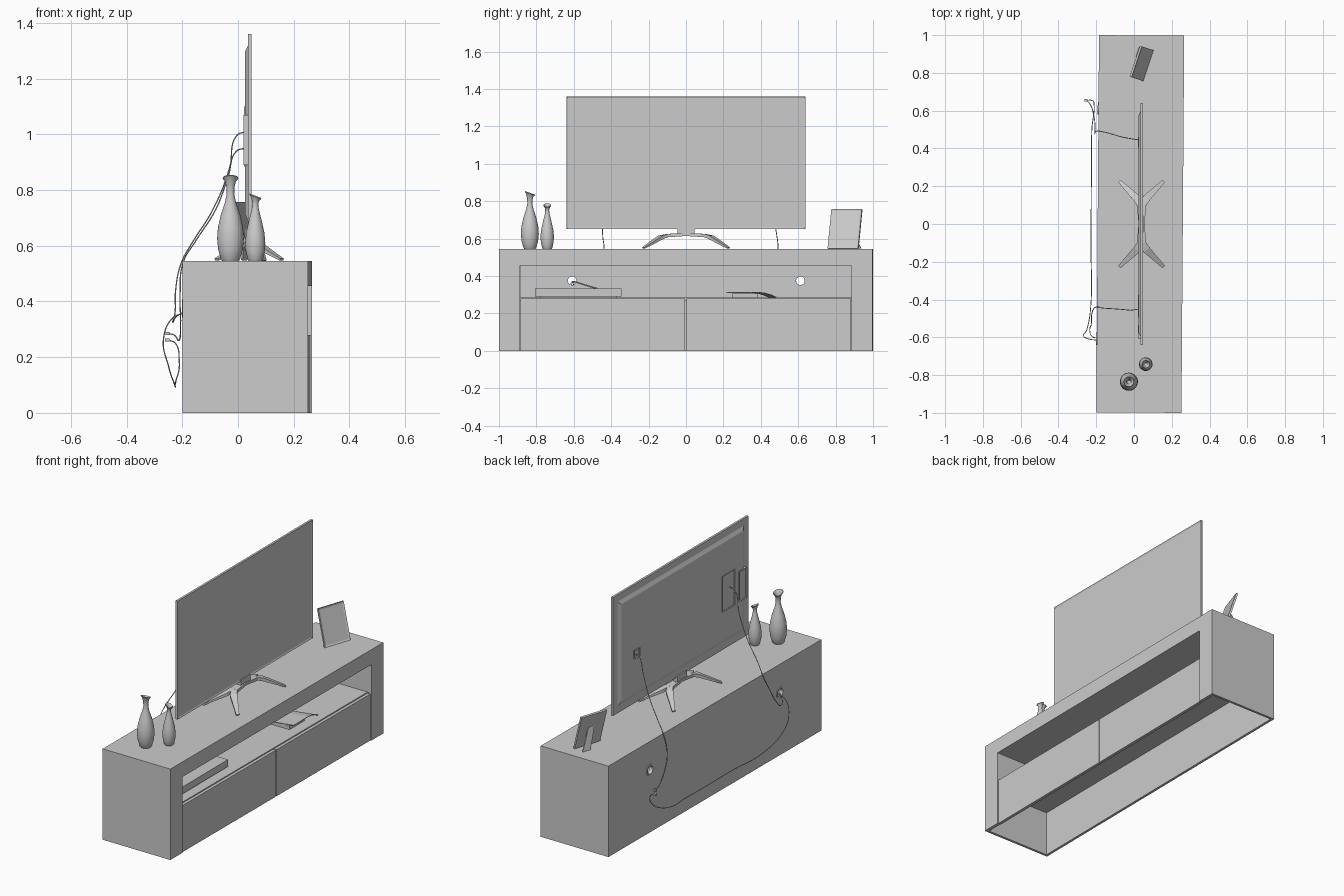
import bpy, bmesh, math
from mathutils import Matrix, Vector

if "Cube" in bpy.data.objects:
    bpy.data.objects.remove(bpy.data.objects["Cube"])

# The cabinet is turned very slightly about its own centre
TURN = Matrix.Translation((.033, 0, 0)) @ Matrix.Rotation(-.0073, 4, 'Z') @ Matrix.Translation((-.033, 0, 0))


def finish(name, bm, matrix=None, smooth=False):
    bmesh.ops.recalc_face_normals(bm, faces=bm.faces)
    if matrix:
        bm.transform(matrix)
    me = bpy.data.meshes.new(name)
    bm.to_mesh(me)
    bm.free()
    if smooth:
        me.shade_smooth()
        me.set_sharp_from_angle(angle=math.radians(45))
    ob = bpy.data.objects.new(name, me)
    bpy.context.collection.objects.link(ob)
    return ob


def box(name, x, y, z, matrix=None, insets=()):
    """Box from ranges; insets = (direction, thickness, depth) on the face that way."""
    bm = bmesh.new()
    bmesh.ops.create_cube(bm, size=1)
    for v in bm.verts:
        v.co = Vector(((r[0] + r[1]) / 2 + c * (r[1] - r[0])) for r, c in zip((x, y, z), v.co))
    for d, thick, depth in insets:
        bm.normal_update()
        faces = [f for f in bm.faces if f.normal.x * d > .99]
        face = max(faces, key=lambda f: (round(f.calc_center_median().x * d, 4), f.calc_area())) \
            if depth > 0 or len(faces) < 2 else min(faces, key=lambda f: abs(len(f.verts) - 4))
        center = [f for f in faces if (f.calc_center_median() - Vector((
            f.calc_center_median().x, sum(y) / 2, sum(z) / 2))).length < 1e-4]
        face = center[0] if center else face
        bmesh.ops.inset_region(bm, faces=[face], thickness=thick, depth=depth)
    return finish(name, bm, matrix)


def strip(name, pts, side=None):
    """Flat bar through (x, y, z, half width, half thickness) points."""
    bm = bmesh.new()
    rings = []
    for i, p in enumerate(pts):
        d = Vector(pts[min(i + 1, len(pts) - 1)][:3]) - Vector(pts[max(i - 1, 0)][:3])
        s = Vector(side).normalized() if side else Vector((d.y, -d.x, 0)).normalized()
        up = d.cross(s).normalized()
        rings.append([bm.verts.new(Vector(p[:3]) + s * p[3] * a + up * p[4] * b)
                      for a, b in ((1, 1), (-1, 1), (-1, -1), (1, -1))])
    for a, b in zip(rings, rings[1:]):
        for k in range(4):
            bm.faces.new((a[k], a[(k + 1) % 4], b[(k + 1) % 4], b[k]))
    bm.faces.new(rings[0])
    bm.faces.new(rings[-1][::-1])
    return finish(name, bm)


def lathe(name, profile, matrix, steps=32, closed=False, lip=None):
    """Revolve (radius, height); lip = (start height, x slope, y slope) slants the mouth."""
    bm = bmesh.new()
    vs = [bm.verts.new((r, 0, h)) for r, h in profile]
    es = [bm.edges.new(p) for p in zip(vs, vs[1:])]
    if closed:
        es.append(bm.edges.new((vs[-1], vs[0])))
    bmesh.ops.spin(bm, geom=vs + es, axis=(0, 0, 1), cent=(0, 0, 0), angle=math.tau, steps=steps)
    bmesh.ops.remove_doubles(bm, verts=bm.verts, dist=1e-5)
    if lip:
        for v in bm.verts:
            if v.co.z > lip[0]:
                v.co.z += v.co.x * lip[1] + v.co.y * lip[2]
    return finish(name, bm, matrix, smooth=True)


def cable(name, pts, r=.0022):
    cu = bpy.data.curves.new(name, 'CURVE')
    cu.dimensions = '3D'
    cu.bevel_depth, cu.bevel_resolution, cu.resolution_u = r, 2, 8
    cu.use_fill_caps = True
    sp = cu.splines.new('BEZIER')
    sp.bezier_points.add(len(pts) - 1)
    for b, p in zip(sp.bezier_points, pts):
        b.co = p
        b.handle_left_type = b.handle_right_type = 'AUTO'
    bpy.context.collection.objects.link(bpy.data.objects.new(name, cu))


# Cabinet shell, open underneath
H, B, F = .9983, -.1925, .2585
box("cabinet_top", (B, F - .02), (-H, H), (.53, .545), TURN)
box("front_top_band", (F - .02, F), (-H, H), (.455, .545), TURN)
back = box("cabinet_back", (B, B + .015), (-H + .015, H - .015), (0, .53), TURN)
box("shelf", (B + .015, F - .025), (-H + .015, H - .015), (.27, .284), TURN)
box("niche_ceiling", (B + .015, F - .02), (-.895, .895), (.455, .465), TURN)
for s, tag in ((-1, "left"), (1, "right")):
    def yr(a, b):
        return tuple(sorted((a * s, b * s)))
    box("side_" + tag, (B, F - .02), yr(H - .015, H), (0, .53), TURN)
    box("front_post_" + tag, (F - .02, F), yr(.886, H), (0, .455), TURN)
    box("niche_wall_" + tag, (B + .015, F - .02), yr(.886, .896), (.284, .455), TURN)
    box("drawer_front_" + tag, (F - .023, F - .005), yr(.003, .884), (0, .279), TURN)
    # Cable hole with its grommet
    place = TURN @ Matrix.Translation((B, .61 * s, .375)) @ Matrix.Rotation(math.pi / 2, 4, 'Y')
    bm = bmesh.new()
    bmesh.ops.create_cone(bm, cap_ends=True, segments=32, radius1=.028, radius2=.028, depth=.1)
    cutter = finish("hole_cutter", bm, place)
    cutter.hide_render = True
    mod = back.modifiers.new("hole", 'BOOLEAN')
    mod.operation, mod.object, mod.solver = 'DIFFERENCE', cutter, 'EXACT'
    bpy.context.view_layer.objects.active = back
    bpy.ops.object.modifier_apply(modifier="hole")
    bpy.data.objects.remove(cutter)
    lathe("grommet_" + tag, [(.023, -.004), (.033, -.004), (.033, 0), (.028, 0), (.028, .015),
                             (.033, .015), (.033, .018), (.023, .018)], place, closed=True)

# Television: recessed screen in front, raised shell behind
box("television", (.035, .048), (-.64, .64), (.65, 1.36),
    insets=((1, .012, -.004), (-1, .06, 0), (-1, .03, .01)))
box("port_panel", (.022, .03), (-.495, -.375), (.885, 1.1), insets=((-1, .01, -.005),))
box("control_box", (.02, .036), (-.605, -.535), (.89, 1.07), insets=((-1, .008, -.004),))
box("power_socket", (.021, .03), (.405, .46), (.925, .975), insets=((-1, .008, -.005),))

# Television stand with four splayed legs
box("stand_neck", (.026, .05), (-.045, .045), (.615, .66))
for sx in (-1, 1):
    for sy in (-1, 1):
        strip("stand_leg", [(.04 + sx * x, sy * y, z, w, t) for x, y, z, w, t in (
            (.004, 0, .622, .012, .008), (.008, .1, .616, .016, .009), (.025, .135, .607, .02, .009),
            (.065, .175, .582, .015, .007), (.117, .227, .55, .009, .004))])

# Vases with slanted mouths
lathe("large_vase", [(0, 0), (.03, 0), (.034, .006), (.044, .04), (.048, .08), (.045, .12), (.035, .165),
                     (.02, .21), (.0135, .24), (.014, .265), (.02, .288), (.028, .297), (.026, .3),
                     (.016, .284), (.011, .265), (.01, .235), (0, .225)],
      Matrix.Translation((-.027, -.835, .545)), lip=(.27, 0, -.35))
lathe("small_vase", [(0, 0), (.024, 0), (.027, .005), (.034, .035), (.036, .065), (.033, .1), (.023, .145),
                     (.013, .185), (.0105, .205), (.014, .222), (.021, .231), (.02, .235),
                     (.011, .22), (.008, .205), (0, .19)],
      Matrix.Translation((.062, -.742, .545)), lip=(.207, -.4, 0))

# Leaning picture frame and its easel leg
lean = Matrix.Translation((.076, .838, .547)) @ Matrix.Rotation(math.radians(-18.6), 4, 'Z') \
    @ Matrix.Rotation(math.radians(-17), 4, 'Y')
box("picture_frame", (-.012, 0), (-.086, .086), (0, .22), lean, insets=((1, .014, -.003),))
strip("frame_easel_leg", [(.03, .855, .67, .02, .003), (.022, .912, .548, .026, .003)], side=(.32, .95, 0))

# Things on the shelf
box("media_player", (-.06, .175), (-.807, -.345), (.29, .332))
box("media_player_base", (-.04, .16), (-.78, -.37), (.284, .29))
box("book", (.03, .17), (.245, .385), (.284, .307))
strip("magazine", [(.11, y, z, .085, .002) for y, z in
                   ((.235, .311), (.3, .312), (.37, .313), (.405, .308), (.435, .299), (.462, .287))],
      side=(1, .25, 0))
cable("player_cable", [(-.2, -.61, .365), (-.14, -.6, .37), (-.08, -.54, .352), (-.03, -.475, .333)], .004)

# Cables hanging behind
cable("power_cable", [(.027, .445, .95), (-.005, .45, .94), (-.035, .455, .85), (-.08, .465, .73),
                      (-.15, .485, .62), (-.197, .492, .54), (-.208, .475, .42), (-.206, .5, .32),
                      (-.212, .57, .26), (-.23, .63, .28), (-.25, .655, .285)])
cable("signal_cable", [(.027, -.45, 1.01), (-.005, -.455, .995), (-.03, -.455, .88), (-.09, -.45, .73),
                       (-.165, -.445, .61), (-.203, -.44, .54), (-.224, -.48, .44), (-.226, -.53, .36),
                       (-.234, -.565, .325), (-.222, -.595, .345), (-.19, -.605, .365)])
cable("loop_cable", [(-.19, -.615, .36), (-.235, -.61, .34), (-.268, -.59, .26), (-.25, -.56, .17),
                     (-.23, -.45, .108), (-.228, -.1, .107), (-.225, .3, .107), (-.223, .5, .115),
                     (-.211, .63, .19), (-.225, .655, .25), (-.25, .655, .262)])
for z in (.262, .285):
    box("cable_plug", (-.262, -.246), (.648, .662), (z - .005, z + .005))
